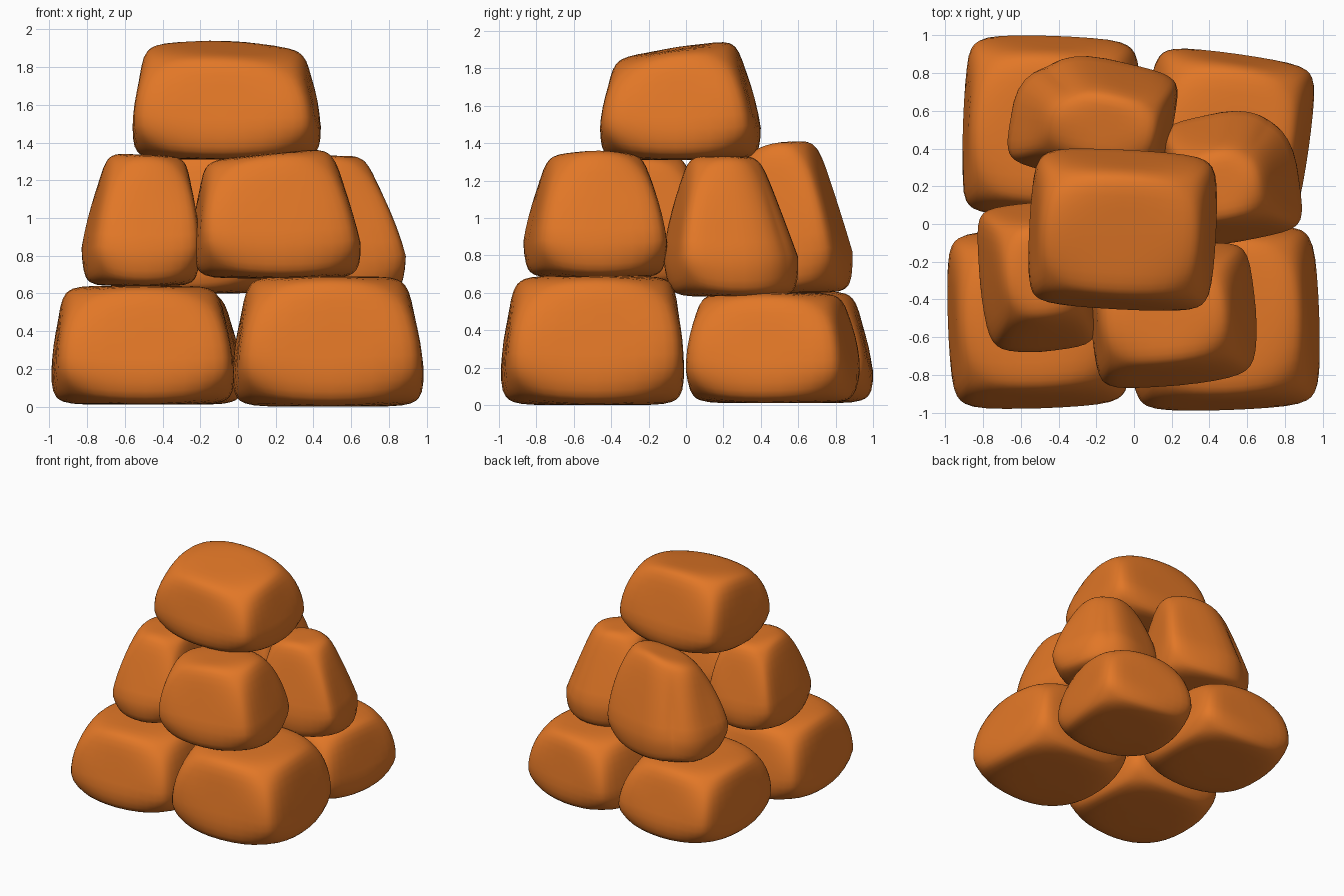
import bpy, bmesh, math
from mathutils import Vector, Matrix

if "Cube" in bpy.data.objects:
    bpy.data.objects.remove(bpy.data.objects["Cube"])

orange = bpy.data.materials.new("orange")
orange.diffuse_color = (0.76, 0.185, 0.02, 1)
orange.use_nodes = True
orange.node_tree.nodes["Principled BSDF"].inputs["Base Color"].default_value = orange.diffuse_color


def rock(name, base, top, z, turn=0, tilt=(0, 0), cut=(1, 1, 0), power=8.0, corner=0.24):
    """Rounded block: base/top = (x0, x1, y0, y1), z = (low, high),
    turn = degrees about z, tilt = slope of the top along x and y,
    cut = (x sign, y sign, amount) of one worn vertical edge."""
    bm = bmesh.new()
    bmesh.ops.create_cube(bm, size=2)
    bmesh.ops.subdivide_edges(bm, edges=bm.edges[:], cuts=11, use_grid_fill=True)
    cx, cy = (base[0] + base[1]) / 2, (base[2] + base[3]) / 2
    h = z[1] - z[0]
    for v in bm.verts:
        # spread the grid towards the corners, then round to a superellipsoid
        p = Vector([math.sin(c * math.pi / 2) * 0.6 + c * 0.4 for c in v.co])
        p /= sum(abs(c) ** power for c in p) ** (1 / power)
        # wear down the eight corners and the chosen vertical edge
        p *= 1 - corner * (p.x * p.y * p.z) ** 2
        wear = max(0, cut[0] * p.x) * max(0, cut[1] * p.y)
        p.x *= 1 - cut[2] * wear ** 2
        p.y *= 1 - cut[2] * wear ** 2
        # taper from the wide belly to the narrower top
        t = max(0.0, (p.z + 0.45) / 1.45)
        b = [base[i] + (top[i] - base[i]) * t for i in range(4)]
        x = (b[0] + b[1]) / 2 + p.x * (b[1] - b[0]) / 2 - cx
        y = (b[2] + b[3]) / 2 + p.y * (b[3] - b[2]) / 2 - cy
        v.co = (x, y, p.z * h / 2 + t * (tilt[0] * x + tilt[1] * y))
    bm.transform(Matrix.Rotation(math.radians(turn), 4, 'Z'))
    # fit the turned rock to its outer bounds
    bounds = (base[:2], base[2:], z)
    for i, (lo, hi) in enumerate(bounds):
        vals = [v.co[i] for v in bm.verts]
        a, s = min(vals), max(vals) - min(vals)
        for v in bm.verts:
            v.co[i] = lo + (v.co[i] - a) * (hi - lo) / s
    for f in bm.faces:
        f.smooth = True
    me = bpy.data.meshes.new(name)
    bm.to_mesh(me)
    bm.free()
    me.materials.append(orange)
    bpy.context.collection.objects.link(bpy.data.objects.new(name, me))


# bottom layer: four rocks
rock("bottom_rock_front_left", (-0.99, -0.02, -0.98, -0.02), (-0.93, -0.10, -0.88, -0.10), (0.01, 0.64), 2)
rock("bottom_rock_front_right", (-0.03, 0.985, -0.99, -0.01), (0.05, 0.90, -0.92, -0.06), (0.0, 0.69), 2)
rock("bottom_rock_back_left", (-0.91, 0.03, 0.03, 1.0), (-0.87, -0.08, 0.10, 0.90), (0.01, 0.61), -2)
rock("bottom_rock_back_right", (0.02, 0.955, 0.0, 0.93), (0.12, 0.88, 0.06, 0.86), (0.01, 0.60), -8)

# middle layer: four rocks
rock("middle_rock_front_left", (-0.83, -0.20, -0.68, 0.12), (-0.70, -0.26, -0.50, 0.0), (0.64, 1.34), 5,
     (-0.05, 0), (-1, -1, 0.08))
rock("middle_rock_front_right", (-0.24, 0.65, -0.87, -0.10), (-0.19, 0.50, -0.75, -0.22), (0.68, 1.36), 5,
     (0.10, 0), (1, -1, 0.07))
rock("middle_rock_back", (-0.67, 0.23, 0.19, 0.89), (-0.46, 0.16, 0.30, 0.70), (0.60, 1.41), -12,
     (0.10, 0.20), (-1, 1, 0.38))
rock("middle_rock_right", (0.15, 0.89, -0.12, 0.60), (0.22, 0.68, 0.0, 0.40), (0.58, 1.33), 10,
     (0, 0), (1, 1, 0.30))

# top rock
rock("top_rock", (-0.56, 0.44, -0.46, 0.40), (-0.50, 0.36, -0.39, 0.27), (1.31, 1.94), -3, (-0.04, 0.16))
